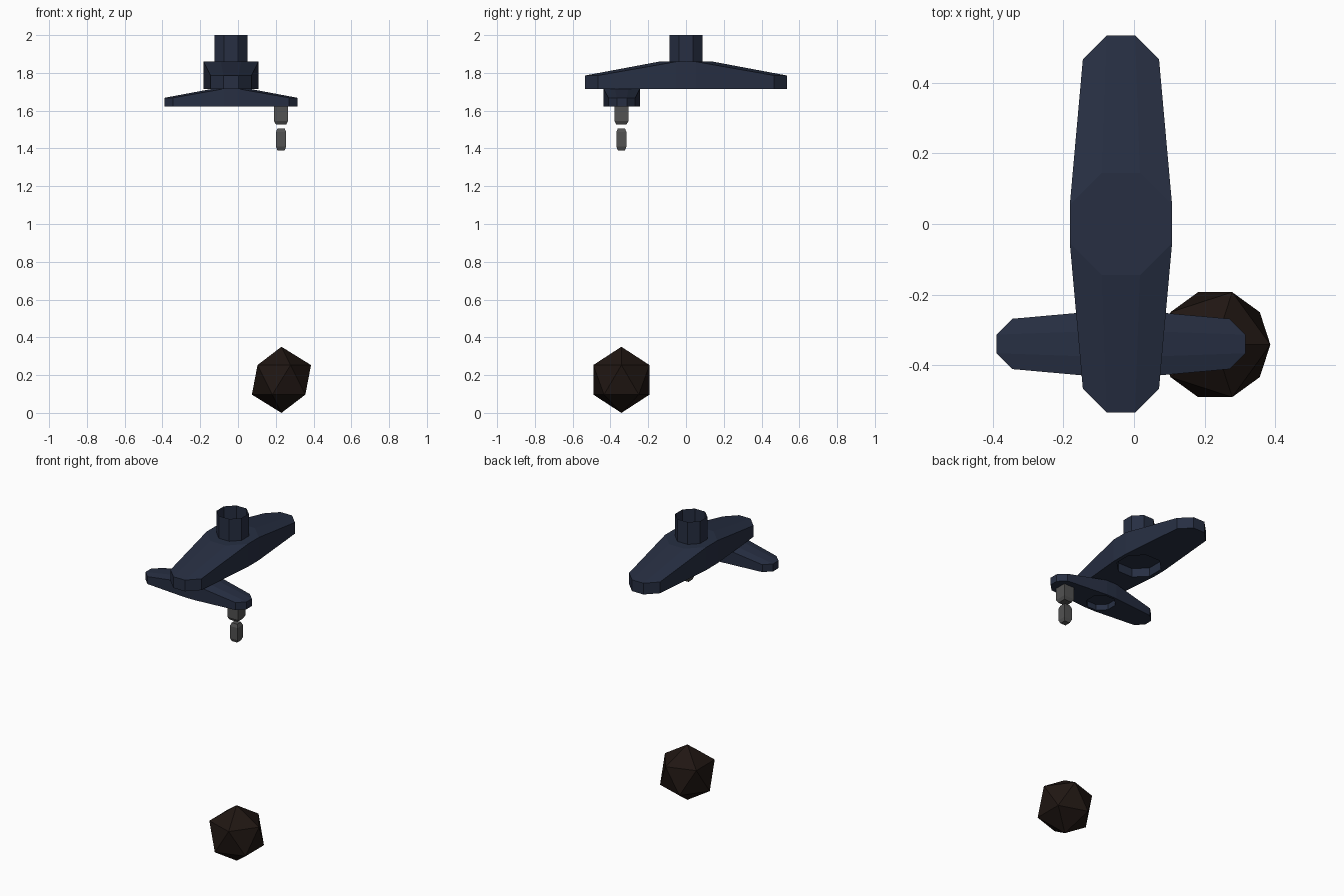
import bpy, bmesh
from math import cos, sin, radians
from mathutils import Vector, Matrix

if "Cube" in bpy.data.objects:
    bpy.data.objects.remove(bpy.data.objects["Cube"])


def material(name, rgb):
    m = bpy.data.materials.new(name)
    m.diffuse_color = (*rgb, 1)
    m.use_nodes = True
    m.node_tree.nodes["Principled BSDF"].inputs["Base Color"].default_value = m.diffuse_color
    return m


NAVY = material("navy", (0.02, 0.028, 0.055))
GREY = material("dark_grey", (0.085, 0.085, 0.085))
BROWN = material("dark_brown", (0.014, 0.008, 0.006))


def make(name, bm, mat, matrix=Matrix()):
    bmesh.ops.recalc_face_normals(bm, faces=bm.faces)
    me = bpy.data.meshes.new(name)
    bm.to_mesh(me)
    bm.free()
    me.transform(matrix)
    me.materials.append(mat)
    ob = bpy.data.objects.new(name, me)
    bpy.context.collection.objects.link(ob)
    return ob


def octagon(a, z, y=0.0, k=0.37):
    """Eight corners: flat sides at distance a, side half-length a*k."""
    f = a * k
    pts = [(a, -f), (a, f), (f, a), (-f, a), (-a, f), (-a, -f), (-f, -a), (f, -a)]
    return [Vector((px, py + y, z)) for px, py in pts]


def loft(rings, cap=True):
    bm = bmesh.new()
    loops = [[bm.verts.new(p) for p in r] for r in rings]
    n = len(loops[0])
    for lo, hi in zip(loops, loops[1:]):
        for i in range(n):
            j = (i + 1) % n
            bm.faces.new((lo[i], lo[j], hi[j], hi[i]))
    if cap:
        bm.faces.new(loops[0])
        bm.faces.new(loops[-1])
    return bm


# Tapered arm with raised hub, recess underneath and open shaft on top
def arm(name, matrix):
    bm = bmesh.new()
    for a, y, h in ((0.145, 0, 0.144), (0.108, 0.427, 0.071), (0.108, -0.427, 0.071)):
        for z in (0, h):
            for p in octagon(a, z, y):
                bm.verts.new(p)
    res = bmesh.ops.convex_hull(bm, input=bm.verts)
    loose = [v for v in bm.verts if not v.link_faces]
    bmesh.ops.delete(bm, geom=loose, context='VERTS')
    bmesh.ops.dissolve_limit(bm, angle_limit=radians(1), verts=bm.verts, edges=bm.edges)
    body = make(name, bm, NAVY, matrix)

    cutter = make("cutter", loft([octagon(0.122, -0.05, k=0.414), octagon(0.122, 0.055, k=0.414)]),
                  NAVY, matrix)
    cutter.hide_render = True
    mod = body.modifiers.new("recess", 'BOOLEAN')
    mod.operation = 'DIFFERENCE'
    mod.solver = 'EXACT'
    mod.object = cutter
    bpy.context.view_layer.objects.active = body
    bpy.ops.object.modifier_apply(modifier=mod.name)
    bpy.data.objects.remove(cutter)

    make(name + "_shaft", loft([octagon(0.087, 0.143, k=0.414), octagon(0.087, 0.285, k=0.414)],
                               cap=False), NAVY, matrix)


arm("main_arm", Matrix.Translation((-0.037, 0, 1.715)))
arm("cross_arm", Matrix.Translation((-0.037, -0.34, 1.621))
    @ Matrix.Rotation(radians(90), 4, 'Z') @ Matrix.Scale(0.66, 4))


# Square hanging links with chamfered ends
def square_link(name, profile):
    rings = [[Vector((0.228 + sx * r, -0.342 + sy * r, z))
              for sx, sy in ((1, 1), (-1, 1), (-1, -1), (1, -1))] for r, z in profile]
    make(name, loft(rings), GREY)


square_link("upper_link", [(0.027, 1.526), (0.037, 1.545), (0.037, 1.625)])
square_link("lower_link", [(0.019, 1.39), (0.027, 1.41), (0.027, 1.486), (0.019, 1.506)])

# Faceted weight
ball = bmesh.new()
bmesh.ops.create_icosphere(ball, subdivisions=1, radius=0.175)
make("weight", ball, BROWN, Matrix.Translation((0.23, -0.342, 0.175)))
